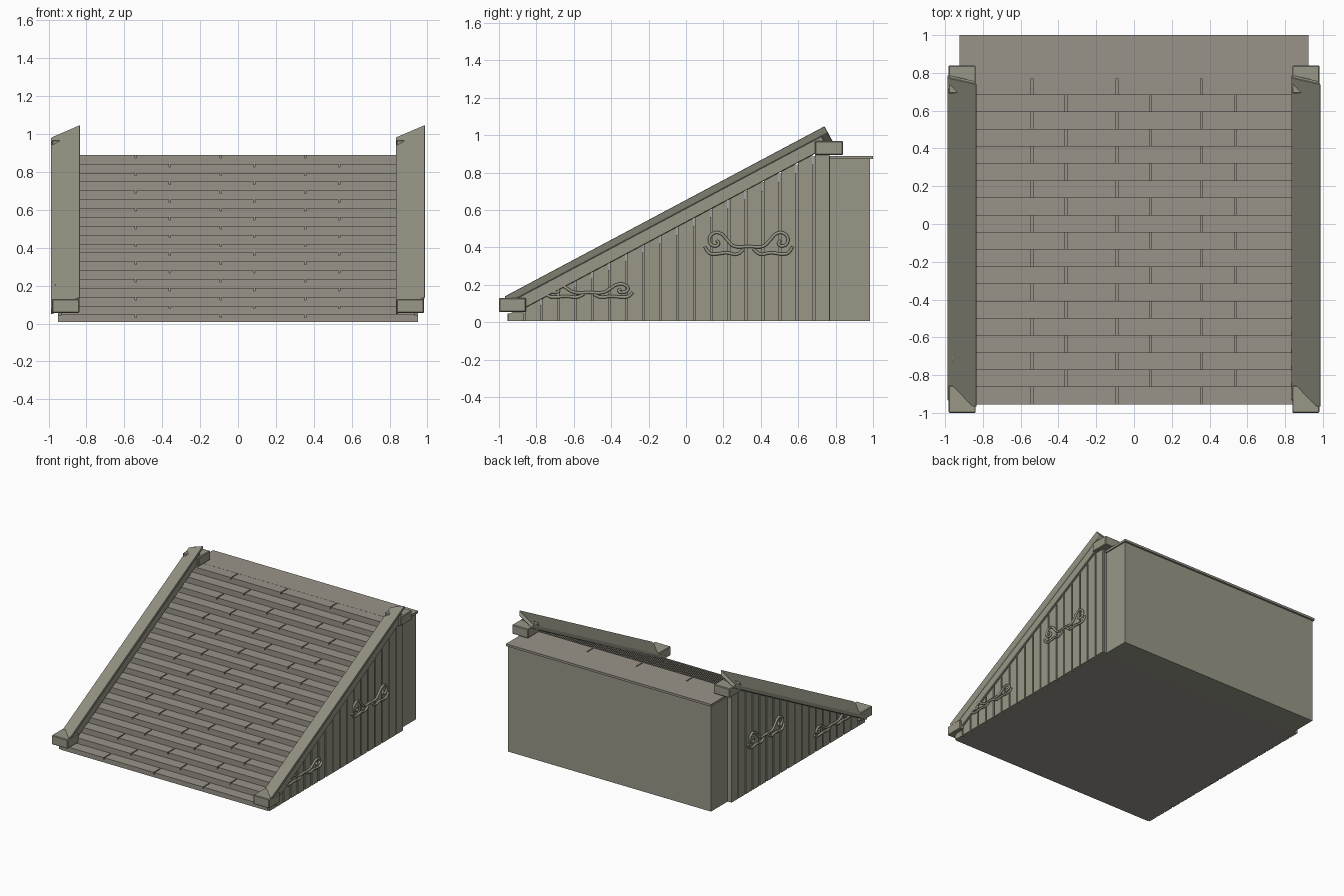
import bpy
import bmesh
from mathutils import Vector

cube = bpy.data.objects.get("Cube")
if cube:
    bpy.data.objects.remove(cube)


def material(name, color):
    m = bpy.data.materials.new(name)
    m.use_nodes = True
    m.diffuse_color = (*color, 1)
    m.node_tree.nodes["Principled BSDF"].inputs["Base Color"].default_value = (*color, 1)
    return m


STONE = material("warm grey stone", (0.32, 0.295, 0.247))
TIMBER = material("olive grey timber", (0.318, 0.31, 0.243))


def finish(name, bm, mat, bevel=0):
    bmesh.ops.recalc_face_normals(bm, faces=bm.faces)
    mesh = bpy.data.meshes.new(name)
    bm.to_mesh(mesh)
    bm.free()
    mesh.materials.append(mat)
    ob = bpy.data.objects.new(name, mesh)
    bpy.context.collection.objects.link(ob)
    if bevel:
        mod = ob.modifiers.new("soft_edges", "BEVEL")
        mod.width = bevel
        mod.segments = 1
    return ob


def add_box(bm, x0, x1, y0, y1, z0, z1):
    verts = bmesh.ops.create_cube(bm, size=1)["verts"]
    lo, hi = Vector((x0, y0, z0)), Vector((x1, y1, z1))
    for v in verts:
        v.co = (lo + hi) / 2 + v.co * (hi - lo)


def add_prism(bm, start, end):
    """Close a solid between two matching outlines."""
    a = [bm.verts.new(p) for p in start]
    b = [bm.verts.new(p) for p in end]
    bm.faces.new(a)
    bm.faces.new(b[::-1])
    for i in range(len(a)):
        j = (i + 1) % len(a)
        bm.faces.new((a[i], a[j], b[j], b[i]))


def box(name, mat, *size, bevel=0):
    bm = bmesh.new()
    add_box(bm, *size)
    return finish(name, bm, mat, bevel)


FRONT, BACK, BASE = -0.955, 0.77, 0.008
RUN, RISE, STEPS = 0.091, 0.0468, 19
TILE, JOINT = 0.015, 0.004
HALF = 0.935

# Steps: solid core with jointed tread slabs on top
core, treads = bmesh.new(), bmesh.new()
for i in range(STEPS):
    y0 = FRONT + RUN * i
    y1 = BACK if i == STEPS - 1 else y0 + RUN
    top = RISE * (i + 1)
    add_box(core, -HALF, HALF, y0, y1, BASE, top - TILE)
    joints = (-0.36, 0.085, 0.535) if i % 2 else (-0.54, -0.09, 0.355)
    edges = [-HALF - JOINT, *joints, HALF + JOINT]
    for a, b in zip(edges, edges[1:]):
        add_box(treads, a + JOINT, b - JOINT, y0, y1, top - TILE, top)
finish("step_cores", core, STONE)
finish("tread_slabs", treads, STONE)

# Back block and landing
box("back_block", TIMBER, -0.915, 0.915, BACK, 0.985, BASE, 0.872)
box("landing_slab", STONE, -0.925, 0.925, BACK, 1.0, 0.872, 0.89)

# Sloping frame shared by planks and rails
SLOPE, MID = 0.532, 0.548
ALONG = Vector((0, 1, SLOPE)).normalized()
UP = Vector((0, -ALONG.z, ALONG.y))


def slope_z(y):
    return MID + SLOPE * y


def sloped(name, outline, cx, s0, s1):
    bm = bmesh.new()
    ends = [[Vector((cx + x, 0, MID)) + ALONG * s + UP * n for x, n in outline]
            for s in (s0, s1)]
    add_prism(bm, *ends)
    return finish(name, bm, TIMBER, 0.003)


# Scroll ornament: half outlines in (y, z) about its centre
HANDLE = [(0, -0.015), (0.08, -0.012), (0.115, 0.02), (0.15, 0.055), (0.19, 0.055),
          (0.21, 0.015), (0.185, -0.012), (0.16, 0.0), (0.172, 0.018)]
LOWER = [(0.025, -0.028), (0.06, -0.055), (0.12, -0.048), (0.18, -0.055), (0.21, -0.05),
         (0.235, -0.015)]


def scroll(name, side, y, z, zscale):
    cu = bpy.data.curves.new(name, "CURVE")
    cu.dimensions = "3D"
    cu.bevel_depth = 0.009
    cu.bevel_resolution = 1
    cu.resolution_u = 5
    cu.use_fill_caps = True
    for path in (HANDLE, LOWER):
        for flip in (-1, 1):
            sp = cu.splines.new("BEZIER")
            sp.bezier_points.add(len(path) - 1)
            for bp, (py, pz) in zip(sp.bezier_points, path):
                bp.co = (side * 0.958, y + flip * py, z + pz * zscale)
                bp.handle_left_type = bp.handle_right_type = "AUTO"
    cu.materials.append(TIMBER)
    ob = bpy.data.objects.new(name, cu)
    bpy.context.collection.objects.link(ob)


for side, label in ((1, "left"), (-1, "right")):
    # Vertical side planks cut to the slope, over a recessed backing
    planks = bmesh.new()
    for i in range(STEPS):
        y0 = FRONT + RUN * i + 0.006
        y1 = y0 + RUN - 0.012
        shape = [(y0, BASE), (y1, BASE), (y1, slope_z(y1)), (y0, slope_z(y0))]
        add_prism(planks, [(side * 0.93, y, z) for y, z in shape],
                  [(side * 0.95, y, z) for y, z in shape])
    finish(label + "_side_planks", planks, TIMBER)

    # Tilted rail cap on a stringer beam
    cx = side * 0.91
    sloped(label + "_rail_cap",
           [(-0.077, -0.01), (0.065, 0.057), (0.077, 0.095), (-0.077, 0.02)], cx, -1.048, 0.889)
    sloped(label + "_stringer",
           [(-0.06, -0.012), (0.055, -0.012), (0.055, 0.06), (-0.06, 0.01)], cx, -1.03, 0.85)

    # End blocks
    x0, x1 = cx - 0.072, cx + 0.072
    box(label + "_lower_block", TIMBER, x0, x1, -1.0, -0.855, 0.055, 0.13, bevel=0.005)
    box(label + "_upper_block", TIMBER, x0, x1, 0.69, 0.84, 0.895, 0.97, bevel=0.005)

    # Scrolls
    scroll(label + "_large_scroll", side, 0.335, 0.42, 1.0)
    scroll(label + "_small_scroll", side, -0.52, 0.168, 0.6)
